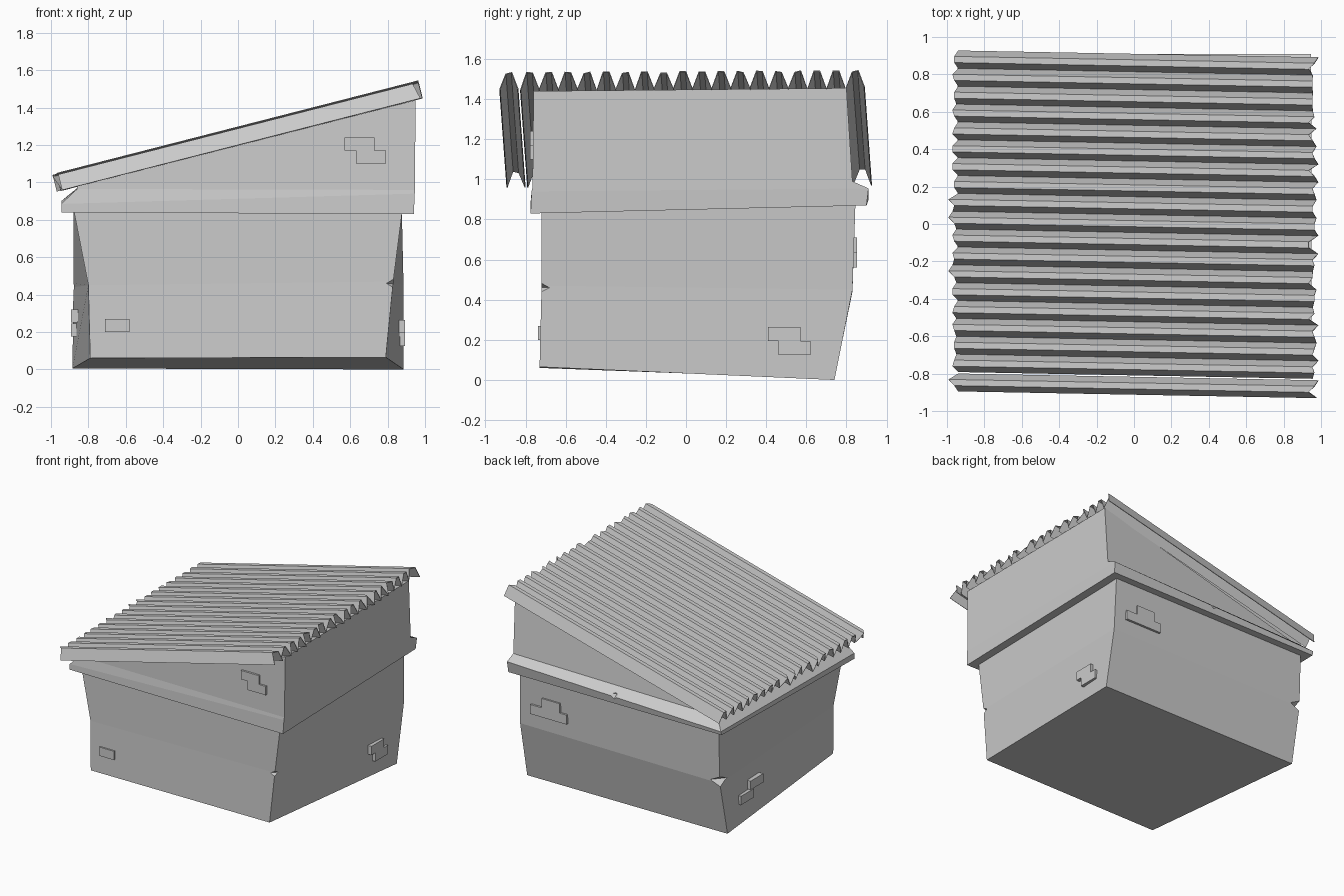
import bpy, bmesh, random
from mathutils import Vector

if "Cube" in bpy.data.objects:
    bpy.data.objects.remove(bpy.data.objects["Cube"])

random.seed(4)


def make_object(name, verts, faces):
    mesh = bpy.data.meshes.new(name)
    mesh.from_pydata(verts, [], faces)
    bm = bmesh.new()
    bm.from_mesh(mesh)
    bmesh.ops.recalc_face_normals(bm, faces=bm.faces)
    bm.to_mesh(mesh)
    bm.free()
    ob = bpy.data.objects.new(name, mesh)
    bpy.context.collection.objects.link(ob)
    return ob


def loft(name, rings):
    """Closed solid through four-cornered rings, bottom to top."""
    verts = [v for r in rings for v in r]
    faces = [(3, 2, 1, 0)]
    for k in range(len(rings) - 1):
        for i in range(4):
            j = (i + 1) % 4
            faces.append((4 * k + i, 4 * k + j, 4 * k + 4 + j, 4 * k + 4 + i))
    n = 4 * (len(rings) - 1)
    faces.append((n, n + 1, n + 2, n + 3))
    return make_object(name, verts, faces)


def chip(target, centre, size):
    """Cut a diamond-shaped chip out of an edge."""
    c, s = Vector(centre), Vector(size)
    axes = [(1, 0, 0), (0, 1, 0), (-1, 0, 0), (0, -1, 0), (0, 0, 1), (0, 0, -1)]
    verts = [c + Vector(a) * s for a in axes]
    faces = [f for i in range(4) for f in ((i, (i + 1) % 4, 4), ((i + 1) % 4, i, 5))]
    cutter = make_object(target.name + "_chip_cutter", verts, faces)
    cutter.hide_render = True
    cutter.hide_viewport = True
    mod = target.modifiers.new("chip", 'BOOLEAN')
    mod.operation = 'DIFFERENCE'
    mod.solver = 'EXACT'
    mod.object = cutter


# Lower walls, corners in order front left, front right, back right, back left
lower = loft("lower_walls", [
    [(-.79, -.73, .06), (.79, -.73, .065), (.885, .74, .0), (-.885, .74, .005)],
    [(-.80, -.72, .45), (.83, -.72, .47), (.885, .83, .45), (-.88, .83, .44)],
    [(-.88, -.72, .86), (.88, -.72, .86), (.875, .845, .89), (-.88, .845, .89)],
])
chip(lower, (.85, -.74, .46), (.075, .08, .045))
chip(lower, (-.89, .84, .45), (.10, .12, .05))

# Upper walls with the projecting rim and sloping top
upper = loft("upper_walls", [
    [(-.945, -.775, .84), (.94, -.775, .83), (.94, .90, .87), (-.945, .90, .87)],
    [(-.945, -.775, .885), (.945, -.77, .94), (.945, .91, .955), (-.945, .91, .90)],
    [(-.86, -.765, .965), (.945, -.765, .96), (.945, .83, .99), (-.86, .83, .97)],
    [(-.86, -.76, .978), (.95, -.76, 1.44), (.95, .80, 1.455), (-.86, .80, .985)],
])
chip(upper, (0, .93, .94), (.06, .06, .05))


# Corrugated roof strips
PITCH, DEPTH = .0955, .085


def roof_strip(name, first, count, shift=0.0):
    verts, faces = [], []
    profile = []
    for k in range(first, first + count):
        y = -.905 + k * PITCH + shift
        profile += [(y, 0), (y + .031, DEPTH), (y + .064, DEPTH)]
    profile.append((-.905 + (first + count) * PITCH + shift, 0))
    for y, h in profile:
        lo = -.94 - random.choice([0, 0, .01, .03])
        hi = .985 - random.choice([0, 0, .01, .03])
        for x, dy in ((lo, .018), (hi, -.018)):
            z = .965 + .256 * (x + .94) + .006 * y
            verts.append((x - h * .25, y + dy, z + h * .97))
    for i in range(len(profile) - 1):
        a = 2 * i
        faces.append((a, a + 1, a + 3, a + 2))
    ob = make_object(name, verts, faces)
    # thin sheet, all normals up
    bm = bmesh.new()
    bm.from_mesh(ob.data)
    if sum(f.normal.z for f in bm.faces) < 0:
        bmesh.ops.reverse_faces(bm, faces=bm.faces)
    bm.to_mesh(ob.data)
    bm.free()
    sheet = ob.modifiers.new("sheet", 'SOLIDIFY')
    sheet.thickness = .005
    sheet.offset = -1


roof_strip("roof_edge_strip", 0, 1, -.008)
roof_strip("roof_sheet", 1, 18)


# Exposed bricks
def brick(name, lo, hi):
    (x0, y0, z0), (x1, y1, z1) = lo, hi
    loft(name, [[(x0, y0, z), (x1, y0, z), (x1, y1, z), (x0, y1, z)] for z in (z0, z1)])


for i, (x, z, w, y) in enumerate([(-.71, .20, .13, -.737), (.57, 1.17, .16, -.778),
                                  (.63, 1.10, .16, -.778)]):
    brick(f"front_brick_{i}", (x, y, z), (x + w, y + .06, z + .07))
for i, (y, z) in enumerate([(.41, .195), (.46, .125)]):
    brick(f"right_brick_{i}", (.80, y, z), (.892, y + .16, z + .07))
for i, (y, z) in enumerate([(.30, .25), (.42, .175)]):
    brick(f"left_brick_{i}", (-.893, y, z), (-.80, y + .16, z + .07))
for i, (x, z) in enumerate([(.46, .56), (.62, .56), (.52, .635)]):
    brick(f"back_brick_{i}", (x, .78, z), (x + .16, .852, z + .075))
